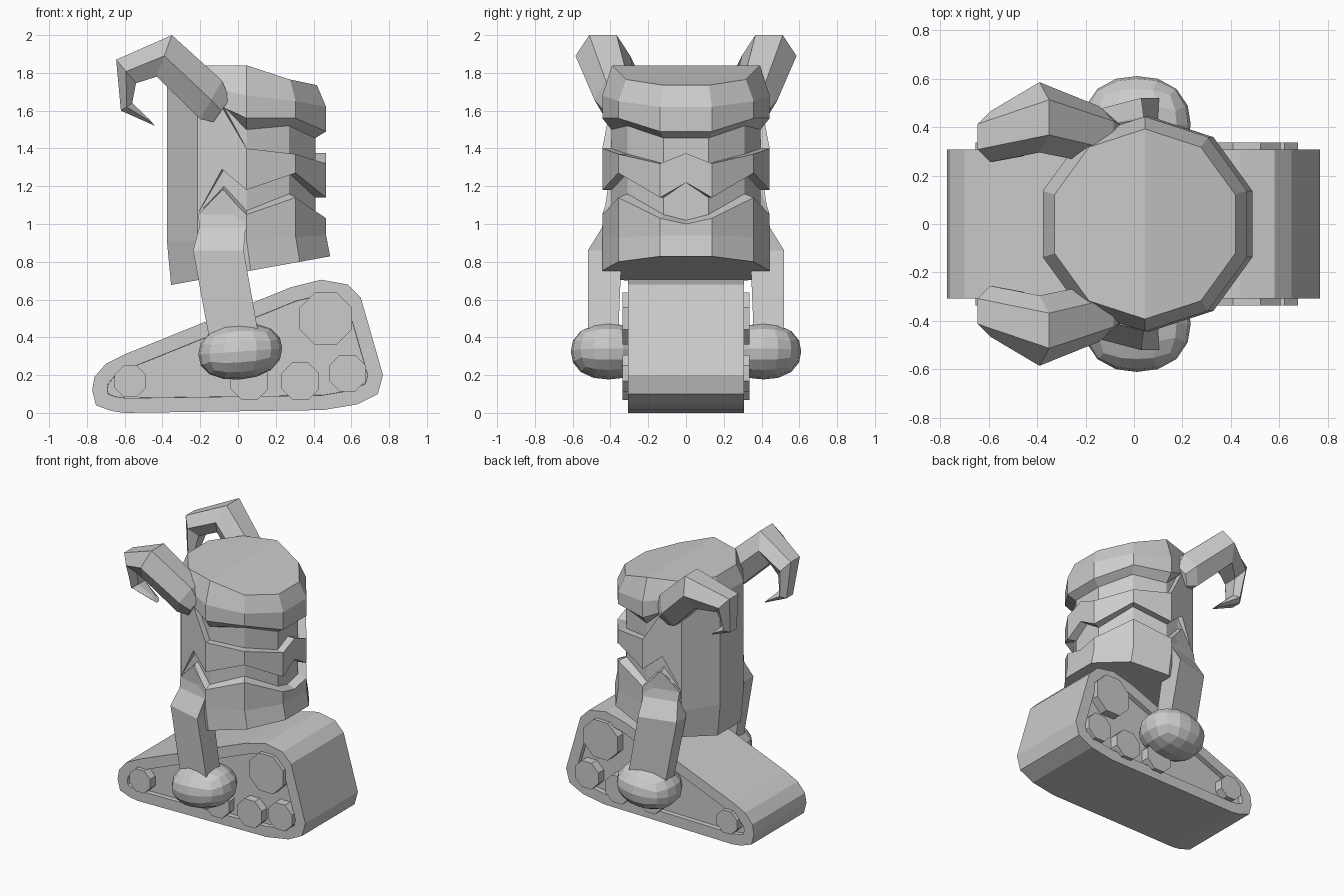
import bpy, bmesh, math
from mathutils import Vector

if "Cube" in bpy.data.objects:
    bpy.data.objects.remove(bpy.data.objects["Cube"])


def finish(name, bm):
    bmesh.ops.remove_doubles(bm, verts=bm.verts, dist=0.0004)
    bmesh.ops.dissolve_degenerate(bm, dist=0.0003, edges=bm.edges)
    bmesh.ops.recalc_face_normals(bm, faces=bm.faces)
    me = bpy.data.meshes.new(name)
    bm.to_mesh(me)
    bm.free()
    ob = bpy.data.objects.new(name, me)
    bpy.context.collection.objects.link(ob)
    return ob


def loft(bm, rings, cap_end=True):
    vs = [[bm.verts.new(p) for p in r] for r in rings]
    n = len(vs[0])
    for a, b in zip(vs, vs[1:]):
        for i in range(n):
            j = (i + 1) % n
            bm.faces.new((a[i], a[j], b[j], b[i]))
    bm.faces.new(vs[0])
    if cap_end:
        bm.faces.new(vs[-1])
    return vs


def mirror_y(ob):
    m = ob.modifiers.new("mirror", 'MIRROR')
    m.use_axis = (False, True, False)


# Track body: side profile extruded across, recessed side panels
profile = [(-.772, .12), (-.752, .04), (-.67, .01), (-.6, 0), (.45, .015), (.63, .045),
           (.74, .1), (.768, .2), (.65, .61), (.58, .68), (.44, .705),
           (.28, .665), (-.6, .31), (-.7, .26), (-.76, .19)]
bm = bmesh.new()
loft(bm, [[(x, y, z) for x, z in profile] for y in (-.308, .308)])
bmesh.ops.recalc_face_normals(bm, faces=bm.faces)
sides = [f for f in bm.faces if abs(f.normal.y) > .9]
bmesh.ops.inset_individual(bm, faces=sides, thickness=.078, use_even_offset=True)
bmesh.ops.inset_individual(bm, faces=sides, thickness=.001, depth=-.035, use_even_offset=True)
finish("track_body", bm)

# Track wheels
for i, (x, z, r) in enumerate([(.465, .5, .15), (.58, .21, .105), (.33, .168, .108),
                               (.06, .168, .108), (-.57, .168, .09)]):
    bm = bmesh.new()
    ring = [(x + r * math.cos((k + .5) * math.pi / 4), z + r * math.sin((k + .5) * math.pi / 4))
            for k in range(8)]
    loft(bm, [[(px, y, pz) for px, pz in ring] for y in (.25, .336)])
    mirror_y(finish(f"track_wheel_{i + 1}", bm))

# Torso: ten-sided loft with zigzag grooves round the front that close at the back
C0, R = .045, .443
deca = [Vector((math.cos(math.radians(a)), math.sin(math.radians(a)))) for a in (18, 54, 90, 126, 162)]
half = [Vector((deca[0].x, 0)), deca[0], deca[1], deca[2], (deca[2] + deca[3]) / 2, deca[3], deca[4]]


def torso_ring(zs, rad=R, groove=False, shift=0):
    pts = []
    for i, (p, z) in enumerate(zip(half, zs)):
        k = rad
        if groove:
            k = (.383, .383, .383, .395, .405, R, R)[i]
        pts.append((C0 + shift + p.x * k, p.y * k, z))
    return pts + [(x, -y, z) for x, y, z in reversed(pts[1:])]


bottom = [.745 + .18 * (C0 + p.x * R) for p in half]
low_top = [1.0, 1.03, 1.14, 1.05, 1.18, 1.05, 1.05]
mid_low = [1.22, 1.14, 1.27, 1.18, 1.29, 1.05, 1.05]
mid_top = [1.375, 1.32, 1.37, 1.40, 1.62, 1.62, 1.62]
chest_in = [1.455, 1.455, 1.52, 1.50, 1.62, 1.62, 1.62]
chest_low = [1.49, 1.49, 1.56, 1.56, 1.62, 1.62, 1.62]
chest_top = [1.62, 1.62, 1.65, 1.68, 1.71, 1.72, 1.72]
cap = [1.735, 1.735, 1.765, 1.84, 1.84, 1.84, 1.84]
bm = bmesh.new()
rings = loft(bm, [
    torso_ring(bottom, shift=.022),
    torso_ring([.94, .94, .93, .92, .915, .91, .91]),
    torso_ring(low_top),
    torso_ring([z + (.02 if i < 5 else 0) for i, z in enumerate(low_top)], groove=True),
    torso_ring(mid_low, groove=True),
    torso_ring(mid_low),
    torso_ring(mid_top),
    torso_ring(mid_top, groove=True),
    torso_ring(chest_in, groove=True),
    torso_ring(chest_low),
    torso_ring(chest_top),
    torso_ring(cap, .392)], cap_end=False)
top = rings[-1]
bm.faces.new(top[3:11])
bm.faces.new(top[10:] + top[:4])
finish("torso", bm)

# Lower arms: skewed four-sided sections from the peaked shoulder to the fist
bm = bmesh.new()
loft(bm, [[(x0, yi, z), (x1, yi, z), (x1, yo, z), (x0, yb, z)] for x0, x1, z, yi, yo, yb in [
    (-.085, -.075, 1.18, .3, .415, .41), (-.21, .04, 1.05, .3, .435, .375),
    (-.205, .04, .98, .3, .445, .39), (-.238, .03, .86, .34, .52, .45),
    (-.15, .115, .38, .36, .52, .46)]])
mirror_y(finish("lower_arm", bm))

# Fists: rounded low-poly blocks, slightly tilted
bm = bmesh.new()
bmesh.ops.create_cube(bm, size=2)
bmesh.ops.subdivide_edges(bm, edges=bm.edges, cuts=3, use_grid_fill=True)
for v in bm.verts:
    c = Vector([math.tan(t * math.pi / 4) for t in v.co])
    c /= sum(abs(t) ** 2.25 for t in c) ** (1 / 2.25)
    x, z = c.x * .222, c.z * .148
    v.co = (x + .012, c.y * .2 + .41, z + .325 + .07 * x)
mirror_y(finish("fist", bm))

# Upper arms with hooked claws: hexagonal loft (outer xz, inner xz, y centre, half width)
bm = bmesh.new()
sections = []
for ox, oz, ix, iz, y, w in [(-.045, 1.66, -.13, 1.54, .365, .07),
                             (-.085, 1.76, -.2, 1.555, .365, .12),
                             (-.35, 2.0, -.43, 1.78, .44, .145),
                             (-.645, 1.87, -.54, 1.745, .36, .105),
                             (-.62, 1.6, -.56, 1.64, .33, .075),
                             (-.44, 1.52, -.47, 1.555, .31, .03)]:
    mx, mz = (ox + ix) / 2, (oz + iz) / 2
    sections.append([(ox, y - w * .5, oz), (ox, y + w * .5, oz), (mx, y + w, mz),
                     (ix, y + w * .5, iz), (ix, y - w * .5, iz), (mx, y - w, mz)])
loft(bm, sections)
mirror_y(finish("claw_arm", bm))
